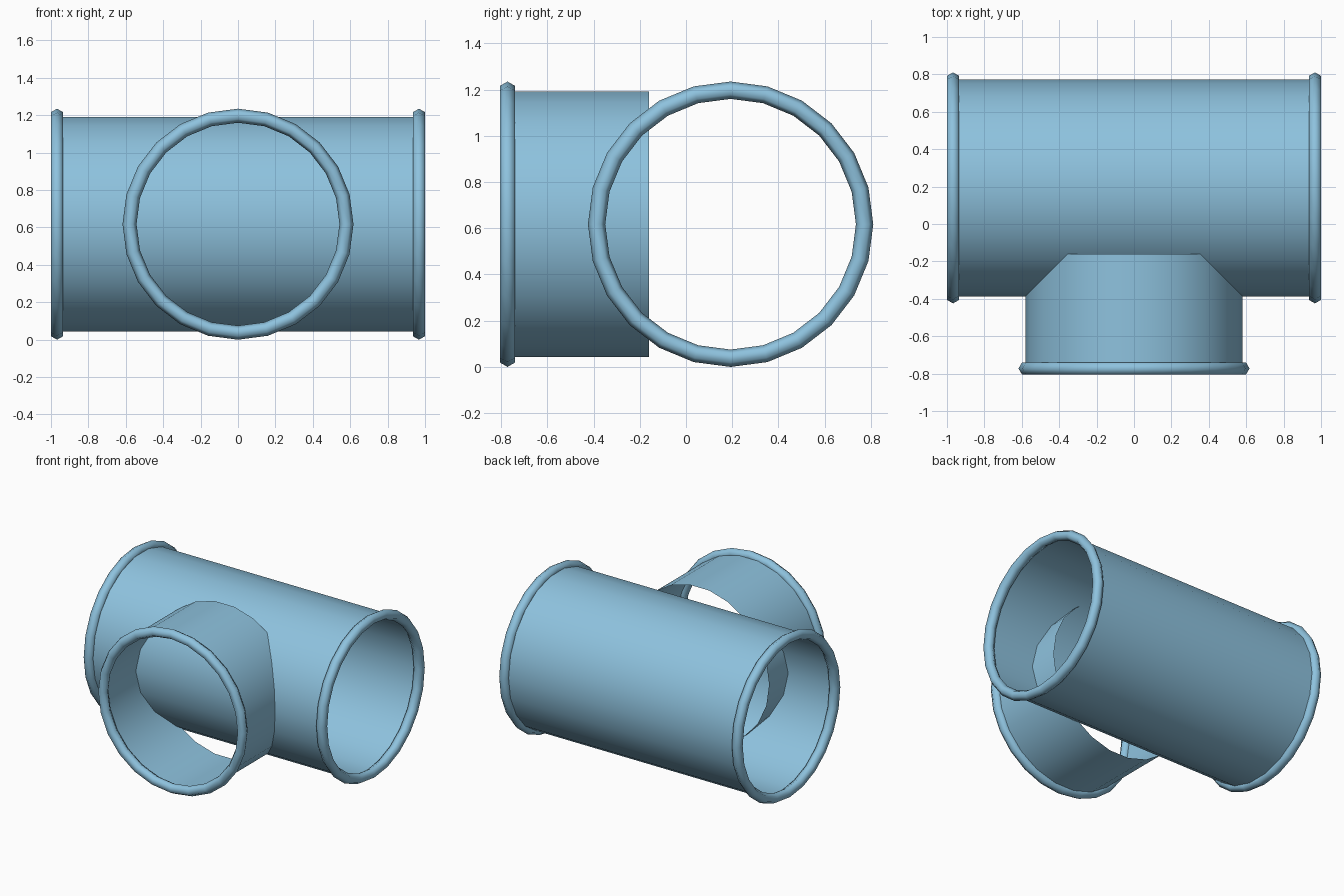
import bpy
import bmesh
import math
from mathutils import Matrix, Vector

if "Cube" in bpy.data.objects:
    bpy.data.objects.remove(bpy.data.objects["Cube"])

R = 0.58            # pipe radius
LIP = 0.0375        # bead radius of the end rims
ZC, YC = 0.6175, 0.193   # axis height and depth of the main pipe
END = 0.9675        # centre of the rims on the main pipe
FRONT = -0.7725     # centre of the rim on the branch

mat = bpy.data.materials.new("light_blue")
mat.diffuse_color = (0.27, 0.54, 0.73, 1.0)
mat.use_nodes = True
mat.node_tree.nodes["Principled BSDF"].inputs["Base Color"].default_value = mat.diffuse_color

ALONG_X = Matrix.Rotation(math.pi / 2, 4, 'Y') @ Matrix.Rotation(math.pi / 2, 4, 'Z')
ALONG_Y = Matrix.Rotation(math.pi / 2, 4, 'X')


def finish(bm, name, matrix):
    bm.transform(matrix)
    bmesh.ops.recalc_face_normals(bm, faces=bm.faces)
    for f in bm.faces:
        f.smooth = True
    mesh = bpy.data.meshes.new(name)
    bm.to_mesh(mesh)
    bm.free()
    mesh.materials.append(mat)
    obj = bpy.data.objects.new(name, mesh)
    bpy.context.collection.objects.link(obj)
    return obj


def tube(name, length, centre, turn):
    """Open, thin-walled pipe with flats at top and bottom."""
    n = 22
    bm = bmesh.new()
    loops = [[bm.verts.new((R * math.cos(2 * math.pi * i / n),
                            R * math.sin(2 * math.pi * i / n), z))
              for i in range(n)] for z in (-length / 2, length / 2)]
    for i in range(n):
        j = (i + 1) % n
        bm.faces.new((loops[0][i], loops[0][j], loops[1][j], loops[1][i]))
    return finish(bm, name, Matrix.Translation(centre) @ turn)


def rim(name, centre, turn):
    """Rolled lip: a ring with a six-sided section."""
    n, m = 24, 6
    bm = bmesh.new()
    grid = []
    for i in range(n):
        a = 2 * math.pi * i / n
        row = []
        for k in range(m):
            b = 2 * math.pi * k / m
            r = R + LIP * math.cos(b)
            row.append(bm.verts.new((r * math.cos(a), r * math.sin(a), LIP * math.sin(b))))
        grid.append(row)
    for i in range(n):
        p, q = grid[i], grid[(i + 1) % n]
        for k in range(m):
            l = (k + 1) % m
            bm.faces.new((p[k], q[k], q[l], p[l]))
    return finish(bm, name, Matrix.Translation(centre) @ turn)


# Main pipe with a rim at each end
tube("main_pipe", 2 * END, Vector((0, YC, ZC)), ALONG_X)
for side, x in (("left", -END), ("right", END)):
    rim(side + "_rim", Vector((x, YC, ZC)), ALONG_X)

# Branch pipe, running a little way into the main pipe
inner = -0.16
tube("branch_pipe", inner - FRONT, Vector((0, (inner + FRONT) / 2, ZC)), ALONG_Y)
rim("branch_rim", Vector((0, FRONT, ZC)), ALONG_Y)
